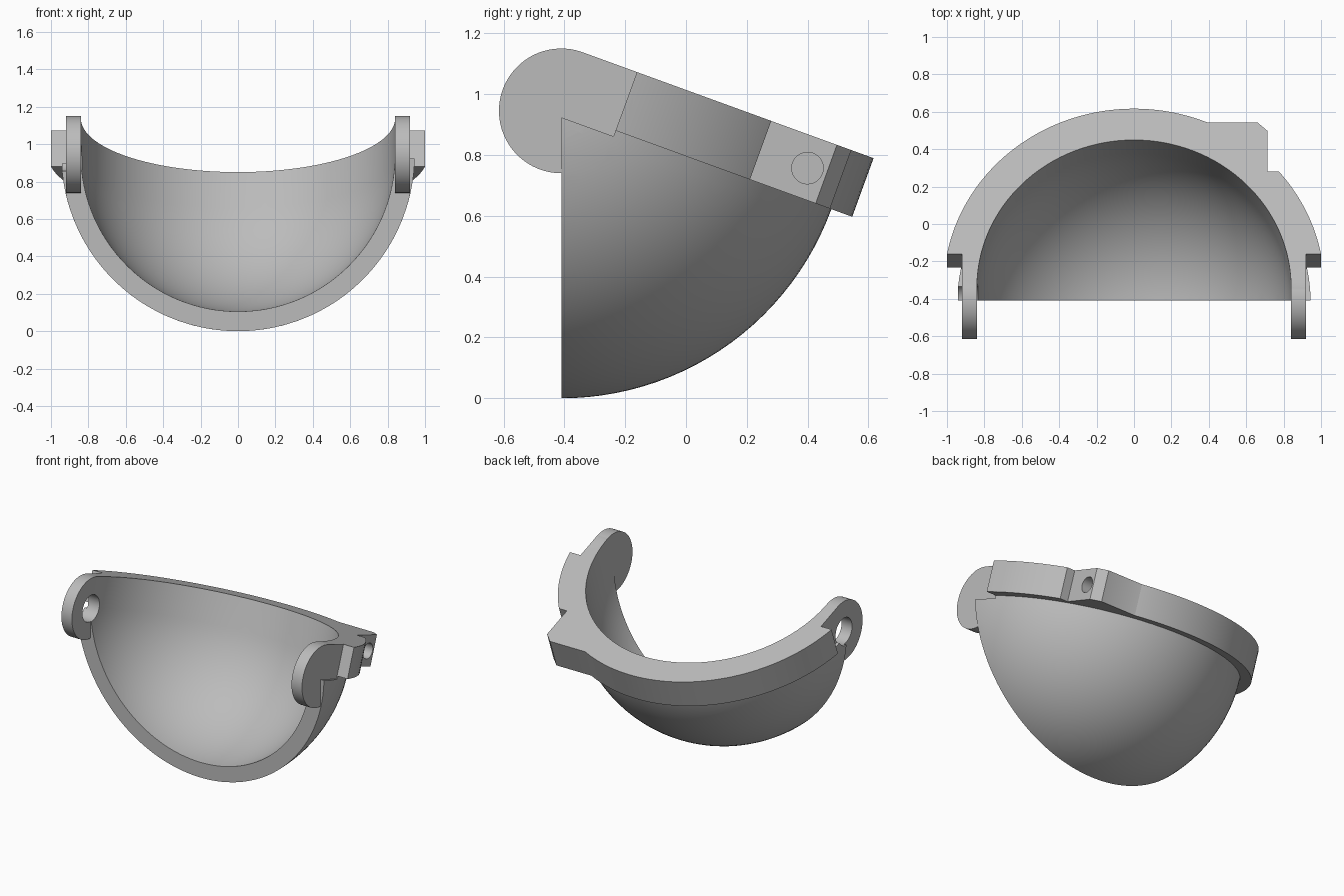
import bpy, bmesh
from math import sin, cos, pi, radians
from mathutils import Matrix, Vector

cube = bpy.data.objects.get("Cube")
if cube:
    bpy.data.objects.remove(cube, do_unlink=True)

PIVOT = Matrix.Translation((0, -0.41, 0.945))
TILT = PIVOT @ Matrix.Rotation(radians(-20), 4, 'X')   # frame of the sloping rim
INNER, OUTER, BAND, RIM = 0.84, 0.945, 1.018, 0.205
EAR_OUT, CLEAR = 0.92, 0.225

grey = bpy.data.materials.new("light_grey")
grey.use_nodes = True
colour = (0.5, 0.5, 0.5, 1)
grey.diffuse_color = colour
grey.node_tree.nodes["Principled BSDF"].inputs["Base Color"].default_value = colour


def finish(name, bm, matrix):
    bmesh.ops.recalc_face_normals(bm, faces=bm.faces)
    bm.transform(matrix)
    mesh = bpy.data.meshes.new(name)
    bm.to_mesh(mesh)
    bm.free()
    mesh.materials.append(grey)
    obj = bpy.data.objects.new(name, mesh)
    bpy.context.collection.objects.link(obj)
    return obj


def box(name, low, high, matrix):
    bm = bmesh.new()
    bmesh.ops.create_cube(bm, size=1)
    low, high = Vector(low), Vector(high)
    for v in bm.verts:
        v.co = (low + high) / 2 + v.co * (high - low)
    return finish(name, bm, matrix)


def rod(name, radius, x0, x1, matrix, y=0, z=0, sides=64):
    """Cylinder lying along x."""
    bm = bmesh.new()
    bmesh.ops.create_cone(bm, cap_ends=True, segments=sides, radius1=radius,
                          radius2=radius, depth=abs(x1 - x0))
    place = Matrix.Translation(((x0 + x1) / 2, y, z)) @ Matrix.Rotation(pi / 2, 4, 'Y')
    bm.transform(place)
    return finish(name, bm, matrix)


def prism(name, outline, z0, z1, matrix):
    bm = bmesh.new()
    face = bm.faces.new([bm.verts.new((x, y, z0)) for x, y in outline])
    top = bmesh.ops.extrude_face_region(bm, geom=[face])["geom"]
    bmesh.ops.translate(bm, vec=(0, 0, z1 - z0),
                        verts=[g for g in top if isinstance(g, bmesh.types.BMVert)])
    return finish(name, bm, matrix)


def combine(target, tool, operation):
    mod = target.modifiers.new("combine", 'BOOLEAN')
    mod.operation, mod.solver, mod.object = operation, 'EXACT', tool
    bpy.context.view_layer.objects.active = target
    bpy.ops.object.modifier_apply(modifier=mod.name)
    bpy.data.objects.remove(tool, do_unlink=True)


def arc(radius, steps=32):
    return [(radius * sin(i / steps * pi / 2), -radius * cos(i / steps * pi / 2))
            for i in range(steps + 1)]


# Round bowl with a thick upright rim band, revolved about the tilted axis
profile = arc(INNER) + [(INNER, RIM), (BAND, RIM), (BAND, 0)] + arc(OUTER)[::-1]
bm = bmesh.new()
verts = [bm.verts.new((r, 0, z)) for r, z in profile]
edges = [bm.edges.new(pair) for pair in zip(verts, verts[1:])]
bmesh.ops.spin(bm, geom=verts + edges, cent=(0, 0, 0), axis=(0, 0, 1),
               angle=2 * pi, steps=128, use_merge=False)
bmesh.ops.remove_doubles(bm, verts=bm.verts, dist=0.0001)
bowl = finish("hinged_bowl", bm, TILT)

# Open the front, then trim the band ends clear of the hinge ears
combine(bowl, box("front_cut", (-2, -2, -2), (2, 0, 2), PIVOT), 'DIFFERENCE')
combine(bowl, box("top_cut", (-2, -1, 0.01), (2, 0, 1), TILT), 'DIFFERENCE')
for side in (-1, 1):
    a, b = sorted((side * EAR_OUT, side * 1.2))
    combine(bowl, box("end_cut", (a, -1, -0.02), (b, 0.19, 1), TILT), 'DIFFERENCE')
    combine(bowl, rod("ear_clearance", CLEAR, a, b, TILT), 'DIFFERENCE')

# Hinge ears with pin holes
for side in (-1, 1):
    combine(bowl, rod("ear", RIM, side * INNER, side * EAR_OUT, TILT, sides=96), 'UNION')
    combine(bowl, rod("pin_hole", 0.09, side * 0.7, side * 1.1, TILT), 'DIFFERENCE')

# Chamfered boss on the left rear of the band, with a blind screw hole
FLAT = 0.715
combine(bowl, box("boss_flat", (FLAT, 0.66, -0.05), (1.2, 1.2, 0.3), TILT), 'DIFFERENCE')
outline = [(FLAT, 0.66), (FLAT, 0.89), (0.66, 0.94), (0.39, 0.94), (0.4, 0.85), (0.62, 0.66)]
combine(bowl, prism("boss", outline, 0, RIM, TILT), 'UNION')
combine(bowl, rod("screw_hole", 0.052, 0.45, 0.8, TILT, y=0.825, z=0.1, sides=32), 'DIFFERENCE')

# Smooth curves, crisp edges
bpy.ops.object.select_all(action='DESELECT')
bowl.select_set(True)
bpy.context.view_layer.objects.active = bowl
bpy.ops.object.shade_smooth_by_angle(angle=radians(25))
